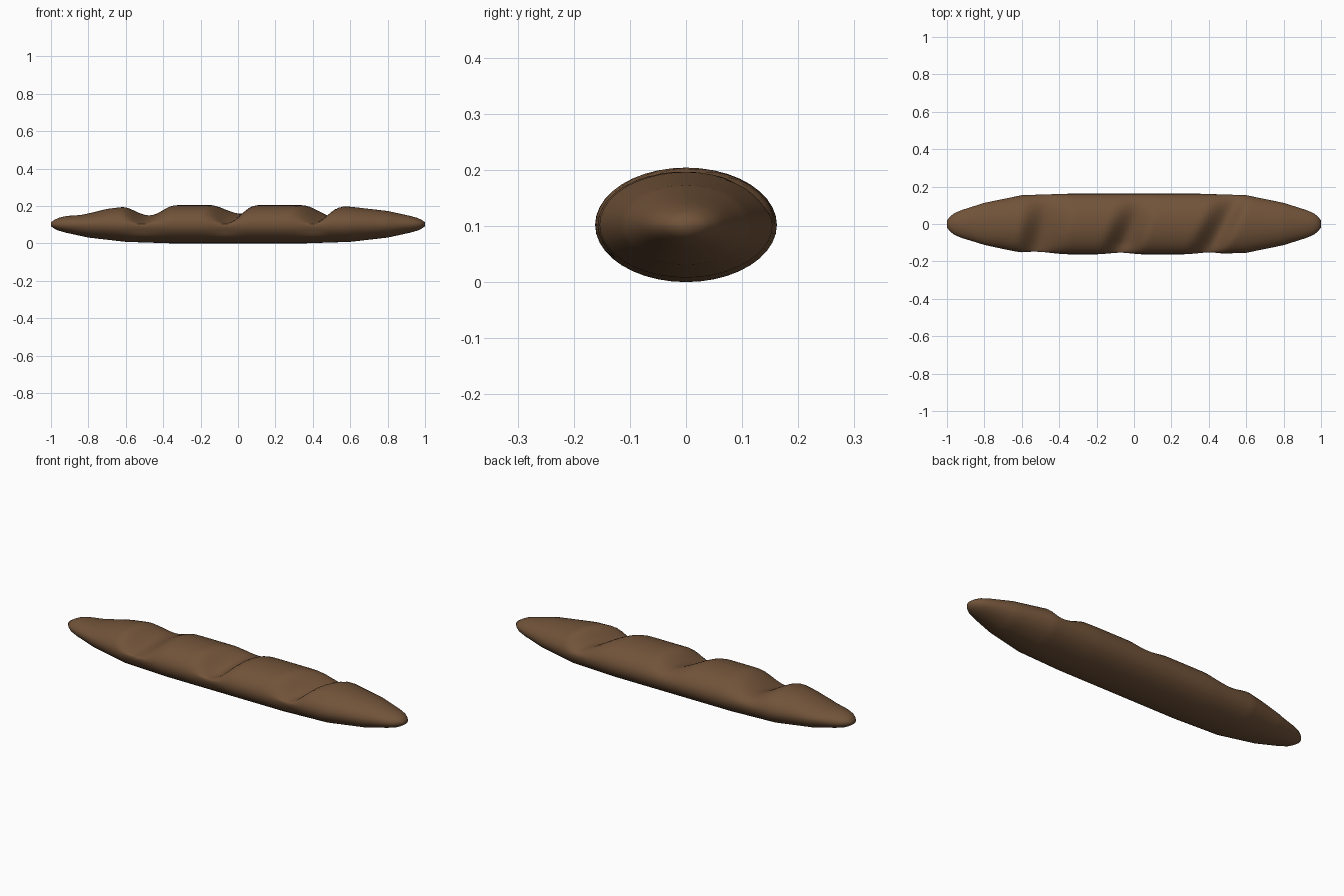
import bpy, bmesh, math

if "Cube" in bpy.data.objects:
    bpy.data.objects.remove(bpy.data.objects["Cube"], do_unlink=True)

# Half width and half height along the loaf, from the middle to the tip
PROFILE = [(0, .162, .102), (.35, .162, .102), (.6, .154, .094), (.8, .113, .071),
           (.92, .075, .045), (.97, .054, .031), (1.0, .02, .011)]
# Scores across the top: x, slant, left reach, right reach, depth, loss of depth to the back
SCORES = [(-.83, 0, .12, .15, .2, 0), (-.49, .2, .13, .16, .6, 2),
          (-.015, .35, .13, .12, .58, 2.8), (.48, .5, .14, .09, .68, 1.4)]
CENTRE = .102
SIDES, STEPS = 40, 100


def half_size(x):
    x = min(abs(x), 1)
    for (a, wa, ha), (b, wb, hb) in zip(PROFILE, PROFILE[1:]):
        if x <= b:
            t = (x - a) / (b - a)
            return wa + (wb - wa) * t, ha + (hb - ha) * t


def score_depth(x, y):
    total = 0
    for pos, slant, left, right, depth, loss in SCORES:
        d = x - pos - slant * y
        t = max(0, 1 - abs(d) / (left if d < 0 else right))
        total += max(0, min(.9, depth - loss * y)) * t * t * (3 - 2 * t)
    return min(total, .9)


# Loaf: a loft of elliptical rings, pressed in at the scores
bm = bmesh.new()
rings = []
for i in range(STEPS + 1):
    x = -1 + 2 * i / STEPS
    w, h = half_size(x)
    ring = []
    for j in range(SIDES):
        a = 2 * math.pi * j / SIDES
        y, z = w * math.cos(a), h * math.sin(a)
        cut = score_depth(x, y)
        if z > 0:
            z *= 1 - cut
        if y < 0 and z > -h / 2:
            y *= 1 - .06 * cut
        ring.append(bm.verts.new((x, y, CENTRE + z)))
    rings.append(ring)
for r, s in zip(rings, rings[1:]):
    for j in range(SIDES):
        k = (j + 1) % SIDES
        bm.faces.new((r[j], r[k], s[k], s[j]))
bm.faces.new(rings[0])
bm.faces.new(rings[-1])
bmesh.ops.recalc_face_normals(bm, faces=bm.faces)

mesh = bpy.data.meshes.new("bread_loaf")
bm.to_mesh(mesh)
bm.free()
loaf = bpy.data.objects.new("bread_loaf", mesh)
bpy.context.collection.objects.link(loaf)

# Crust colour
crust = bpy.data.materials.new("brown_crust")
crust.use_nodes = True
colour = (.165, .086, .041, 1)
crust.diffuse_color = colour
shader = crust.node_tree.nodes["Principled BSDF"]
shader.inputs["Base Color"].default_value = colour
mesh.materials.append(crust)

bpy.context.view_layer.objects.active = loaf
loaf.select_set(True)
bpy.ops.object.shade_smooth_by_angle(angle=math.radians(60))
